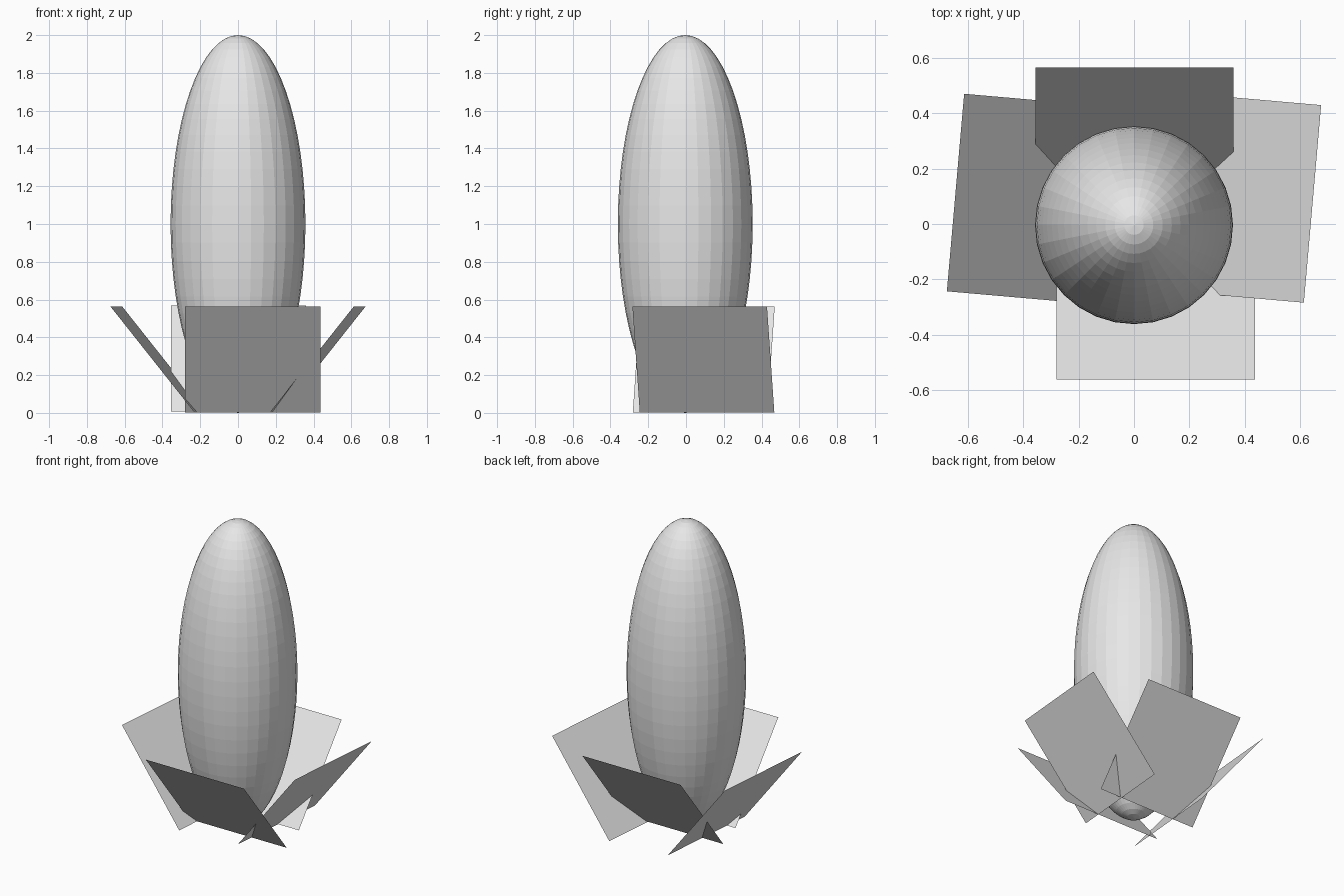
import bpy
from math import radians

cube = bpy.data.objects.get("Cube")
if cube:
    bpy.data.objects.remove(cube, do_unlink=True)

SIDE = 0.715          # edge length of every square fin
TILT = radians(-51.5)  # fins lean outward as they rise

grey = bpy.data.materials.new("light_grey")
grey.use_nodes = True
colour = (0.8, 0.8, 0.8, 1)
grey.diffuse_color = colour
grey.node_tree.nodes["Principled BSDF"].inputs["Base Color"].default_value = colour


def finish(name):
    """Name the newest object and give it the grey colour."""
    obj = bpy.context.object
    obj.name = name
    obj.data.materials.append(grey)
    return obj


# Tall faceted egg-shaped body
bpy.ops.mesh.primitive_uv_sphere_add(segments=32, ring_count=32, radius=1,
                                     location=(0, -0.004, 1))
body = finish("body")
body.scale = (0.357, 0.357, 1)

# Four paper-thin square fins around the base
fins = {
    "front_fin": ((0.078, -0.338, 0.283), 0),
    "left_fin": ((0.422, 0.092, 0.283), 85),
    "back_fin": ((0.002, 0.342, 0.288), 180),
    "right_fin": ((-0.422, 0.094, 0.283), 265),
}
for name, (centre, yaw) in fins.items():
    bpy.ops.mesh.primitive_plane_add(size=SIDE, location=centre,
                                     rotation=(TILT, 0, radians(yaw)))
    finish(name)
